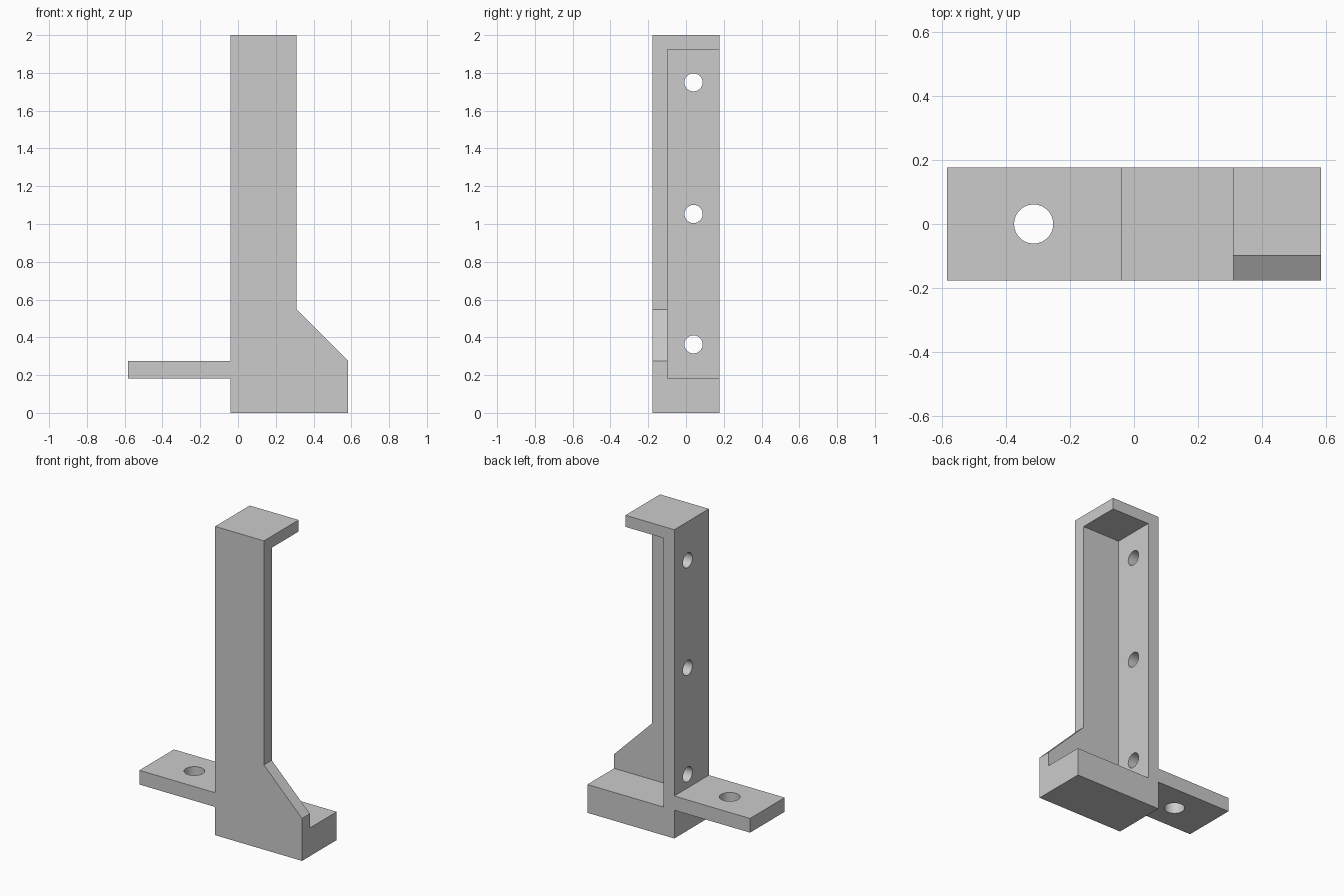
import bpy
import bmesh
import math

cube = bpy.data.objects.get("Cube")
if cube:
    bpy.data.objects.remove(cube, do_unlink=True)

GREY = (0.6, 0.6, 0.6, 1.0)
grey = bpy.data.materials.new("light_grey")
grey.use_nodes = True
grey.diffuse_color = GREY
grey.node_tree.nodes["Principled BSDF"].inputs["Base Color"].default_value = GREY

HALF_X, HALF_Y = 0.583, 0.177
WALL_X, POST_X = -0.04, 0.31
SHELF_LOW, SHELF_TOP = 0.183, 0.275


def extrude_outline(name, outline, y0, y1):
    """Solid made from an x-z outline pushed along y."""
    bm = bmesh.new()
    face = bm.faces.new([bm.verts.new((x, y0, z)) for x, z in outline])
    out = bmesh.ops.extrude_face_region(bm, geom=[face])
    verts = [g for g in out["geom"] if isinstance(g, bmesh.types.BMVert)]
    bmesh.ops.translate(bm, verts=verts, vec=(0, y1 - y0, 0))
    bmesh.ops.recalc_face_normals(bm, faces=bm.faces)
    mesh = bpy.data.meshes.new(name)
    bm.to_mesh(mesh)
    bm.free()
    mesh.materials.append(grey)
    obj = bpy.data.objects.new(name, mesh)
    bpy.context.collection.objects.link(obj)
    return obj


def cylinder(name, radius, depth, location, rotation=(0, 0, 0)):
    bpy.ops.mesh.primitive_cylinder_add(vertices=48, radius=radius, depth=depth,
                                        location=location, rotation=rotation)
    obj = bpy.context.object
    obj.name = name
    obj.data.materials.append(grey)
    return obj


def cut(target, cutter):
    """Subtract the cutter, then discard it."""
    cutter.hide_render = True
    mod = target.modifiers.new("cut", "BOOLEAN")
    mod.operation = "DIFFERENCE"
    mod.solver = "EXACT"
    mod.object = cutter
    bpy.context.view_layer.objects.active = target
    bpy.ops.object.modifier_apply(modifier=mod.name)
    bpy.data.objects.remove(cutter, do_unlink=True)


# Full silhouette: foot, sloped gusset, tall post and side shelf
bracket = extrude_outline("bracket", [
    (WALL_X, 0), (HALF_X, 0), (HALF_X, SHELF_TOP), (POST_X, 0.548),
    (POST_X, 2), (WALL_X, 2), (WALL_X, SHELF_TOP),
    (-HALF_X, SHELF_TOP), (-HALF_X, SHELF_LOW), (WALL_X, SHELF_LOW)],
    -HALF_Y, HALF_Y)

# Pocket that leaves the front web, side wall, cap and foot
cut(bracket, extrude_outline("pocket", [
    (0.038, SHELF_LOW), (1, SHELF_LOW), (1, 1.925), (0.038, 1.925)], -0.097, 0.5))

# Bolt holes through the side wall
for z in (0.363, 1.053, 1.75):
    cut(bracket, cylinder("wall_hole", 0.048, 0.3, (0, 0.04, z), (0, math.pi / 2, 0)))

# Bolt hole through the shelf
cut(bracket, cylinder("shelf_hole", 0.061, 0.4, (-0.313, 0, 0.23)))

# Smooth bores, crisp edges
bpy.ops.object.select_all(action="DESELECT")
bracket.select_set(True)
bpy.context.view_layer.objects.active = bracket
bpy.ops.object.shade_smooth_by_angle(angle=math.radians(30))
